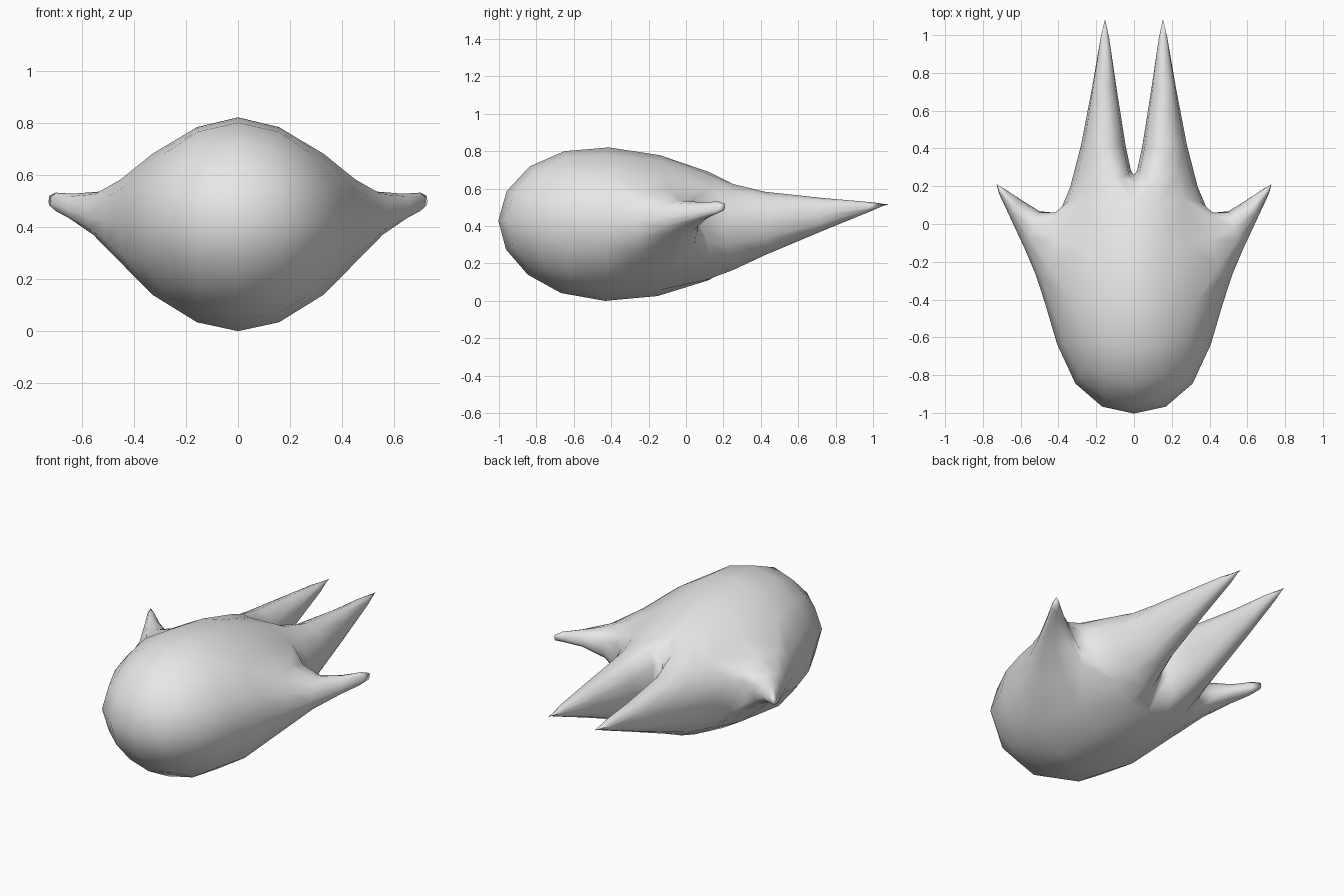
import bpy
import bmesh
from mathutils import Vector

default_cube = bpy.data.objects.get("Cube")
if default_cube:
    bpy.data.objects.remove(default_cube, do_unlink=True)

bm = bmesh.new()


def add_points(*points):
    return [bm.verts.new(p) for p in points]


def bridge(first, second, closed):
    """Join two rows of points with quads."""
    count = len(first)
    for i in range(count if closed else count - 1):
        j = (i + 1) % count
        bm.faces.new((first[i], first[j], second[j], second[i]))


def spike(base, middle, tip):
    """Extrude a six-sided spike from a base loop and close its tip."""
    bridge(base, middle, True)
    bridge(middle, tip, True)
    bm.faces.new((tip[0], tip[1], tip[2], tip[5]))
    bm.faces.new((tip[2], tip[3], tip[4], tip[5]))


# Body: half rings running from the top centre round the left to the bottom centre
nose, crotch = add_points((0, -1, .43), (0, .26, .42))
front = add_points((0, -.84, .72), (.25, -.75, .65), (.31, -.85, .43),
                   (.25, -.75, .19), (0, -.85, .14))
middle = add_points((0, -.41, .82), (.33, -.41, .68), (.47, -.42, .42),
                    (.33, -.41, .14), (0, -.43, 0))
rear = add_points((0, .12, .69), (.26, .14, .6), (.39, .07, .41),
                  (.26, .14, .2), (0, .12, .11))
bm.faces.new((nose, front[0], front[1], front[2]))
bm.faces.new((nose, front[2], front[3], front[4]))
bridge(front, middle, False)
bridge(middle[:2], rear[:2], False)
bridge(middle[3:], rear[3:], False)

# Side fin: sweeps outward and back from the flank
spike([rear[1], middle[1], middle[2], middle[3], rear[3], rear[2]],
      add_points((.515, .03, .52), (.55, -.08, .525), (.58, -.13, .44),
                 (.555, -.08, .37), (.515, .03, .37), (.5, .07, .44)),
      add_points((.675, .165, .525), (.7, .15, .525), (.715, .165, .49),
                 (.7, .14, .46), (.68, .16, .465), (.685, .183, .49)))

# Tail prong: tapers straight back
spike(rear + [crotch],
      add_points((.1, .42, .565), (.22, .42, .56), (.28, .42, .42),
                 (.215, .42, .27), (.105, .42, .265), (.045, .42, .42)),
      add_points((.135, .95, .525), (.175, .95, .525), (.178, .975, .498),
                 (.175, .94, .465), (.137, .94, .465), (.132, .975, .498)))

# Mirror the left half and weld the centre line
copy = bmesh.ops.duplicate(bm, geom=bm.verts[:] + bm.edges[:] + bm.faces[:])["geom"]
for v in copy:
    if isinstance(v, bmesh.types.BMVert):
        v.co.x = -v.co.x
bmesh.ops.remove_doubles(bm, verts=bm.verts[:], dist=.0001)
bmesh.ops.recalc_face_normals(bm, faces=bm.faces[:])


def smooth_position(v):
    """Where the subdivision surface places a cage point."""
    n = len(v.link_edges)
    total = v.co * n * n
    for edge in v.link_edges:
        total += 4 * edge.other_vert(v).co
    for loop in v.link_loops:
        total += loop.link_loop_next.link_loop_next.vert.co
    return total / (n * (n + 5))


# Swell the cage until the smooth surface passes through the points
targets = {v: v.co.copy() for v in bm.verts}
for step in range(12):
    moves = {v: targets[v] - smooth_position(v) for v in bm.verts}
    for v, move in moves.items():
        v.co += move

mesh = bpy.data.meshes.new("body")
bm.to_mesh(mesh)
bm.free()
for face in mesh.polygons:
    face.use_smooth = True
body = bpy.data.objects.new("body", mesh)
bpy.context.collection.objects.link(body)
subdivision = body.modifiers.new("smooth_surface", "SUBSURF")
subdivision.levels = subdivision.render_levels = 1

# Single pale grey colour
grey = bpy.data.materials.new("pale_grey")
grey.use_nodes = True
colour = (.8, .8, .8, 1)
grey.diffuse_color = colour
grey.node_tree.nodes["Principled BSDF"].inputs["Base Color"].default_value = colour
mesh.materials.append(grey)
